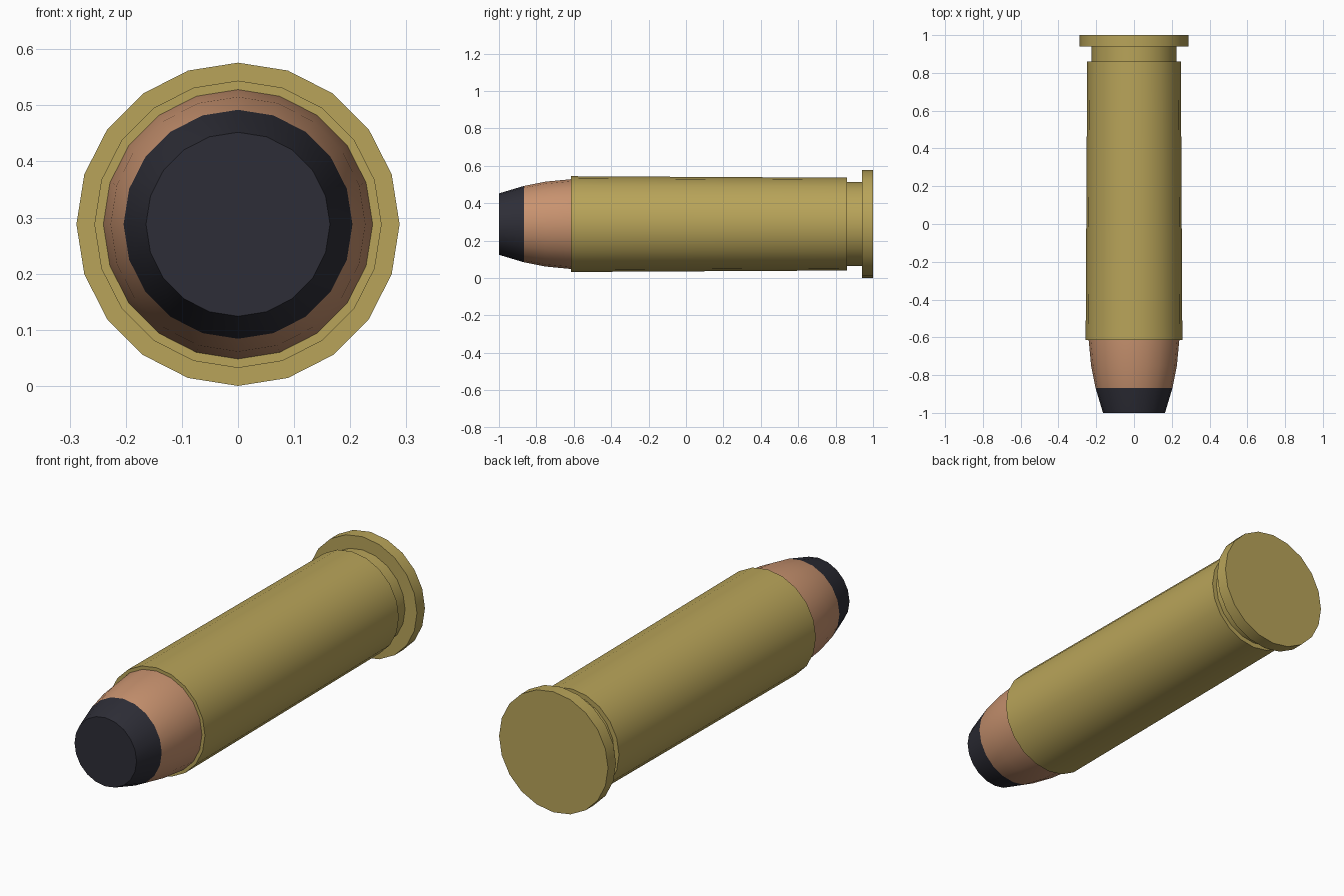
import bpy
import bmesh
import math

SIDES = 20
RIM_RADIUS = 0.288

default_cube = bpy.data.objects.get("Cube")
if default_cube:
    bpy.data.objects.remove(default_cube, do_unlink=True)


def make_material(name, color):
    mat = bpy.data.materials.new(name)
    mat.use_nodes = True
    mat.diffuse_color = color
    mat.node_tree.nodes["Principled BSDF"].inputs["Base Color"].default_value = color
    return mat


def lathe(name, profile, materials, cap_start=False, cap_end=False):
    """Turn (y, radius) points around the long axis."""
    bm = bmesh.new()
    rings = []
    for y, radius in profile:
        ring = []
        for i in range(SIDES):
            a = math.tau * i / SIDES
            ring.append(bm.verts.new((radius * math.cos(a), y,
                                      RIM_RADIUS + radius * math.sin(a))))
        rings.append(ring)
    for a, b in zip(rings, rings[1:]):
        for i in range(SIDES):
            j = (i + 1) % SIDES
            bm.faces.new((a[i], a[j], b[j], b[i]))
    if cap_start:
        bm.faces.new(rings[0])
    if cap_end:
        bm.faces.new(rings[-1][::-1])
    bm.normal_update()

    mesh = bpy.data.meshes.new(name)
    bm.to_mesh(mesh)
    bm.free()
    for mat in materials:
        mesh.materials.append(mat)
    obj = bpy.data.objects.new(name, mesh)
    bpy.context.collection.objects.link(obj)
    bpy.ops.object.select_all(action='DESELECT')
    obj.select_set(True)
    bpy.context.view_layer.objects.active = obj
    bpy.ops.object.shade_smooth_by_angle(angle=math.radians(35))
    return obj


brass = make_material("brass", (0.48, 0.37, 0.10, 1))
copper = make_material("copper", (0.58, 0.29, 0.16, 1))
dark = make_material("dark_lead", (0.027, 0.027, 0.038, 1))

# Casing: mouth lip, tapered wall, extractor groove, rim and flat base
lathe("casing", [(-0.615, 0.235), (-0.615, 0.256), (0.86, 0.248),
                 (0.86, 0.225), (0.94, 0.225), (0.94, RIM_RADIUS),
                 (1.0, RIM_RADIUS)], [brass], cap_end=True)

# Tip: rounded jacket seated in the mouth, ending in a flat dark nose
TIP_EDGE = -0.867
tip = lathe("tip", [(-1.0, 0.164), (TIP_EDGE, 0.204), (-0.75, 0.227),
                    (-0.615, 0.240), (-0.56, 0.240)],
            [copper, dark], cap_start=True)
for face in tip.data.polygons:
    face.material_index = 1 if face.center.y < TIP_EDGE else 0
